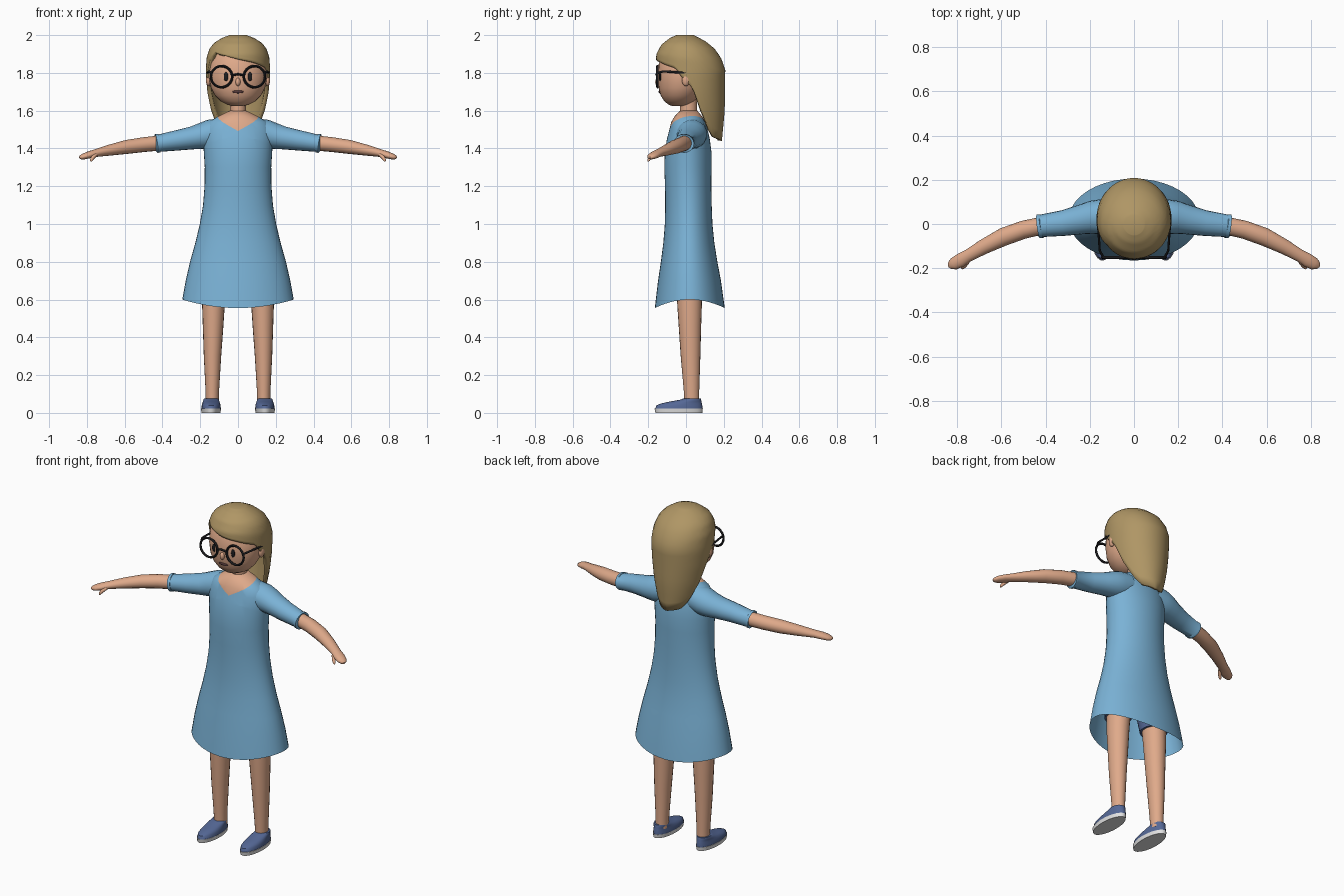
import bpy, bmesh, math
from mathutils import Vector


def material(name, rgb):
    m = bpy.data.materials.new(name)
    m.diffuse_color = (*rgb, 1)
    return m


SKIN = material("skin", (0.74, 0.40, 0.255))
BLUE = material("dress_blue", (0.195, 0.445, 0.67))
HAIR = material("dark_blond", (0.43, 0.305, 0.13))
NAVY = material("shoe_blue", (0.09, 0.138, 0.305))
WHITE = material("sole_white", (0.76, 0.76, 0.76))
BLACK = material("black", (0.012, 0.012, 0.014))
LIP = material("lip_brown", (0.09, 0.04, 0.04))


def smooth(ob, angle=45):
    bpy.ops.object.select_all(action='DESELECT')
    bpy.context.view_layer.objects.active = ob
    ob.select_set(True)
    bpy.ops.object.shade_smooth_by_angle(angle=math.radians(angle))


def make(name, bm, *mats):
    me = bpy.data.meshes.new(name)
    bmesh.ops.recalc_face_normals(bm, faces=bm.faces)
    bm.to_mesh(me)
    bm.free()
    ob = bpy.data.objects.new(name, me)
    bpy.context.collection.objects.link(ob)
    for m in mats:
        me.materials.append(m)
    smooth(ob)
    return ob


def loft(rings, caps=(True, True)):
    """Skin a list of equally long point rings."""
    bm = bmesh.new()
    vs = [[bm.verts.new(p) for p in r] for r in rings]
    n = len(vs[0])
    for a, b in zip(vs, vs[1:]):
        for i in range(n):
            bm.faces.new((a[i], a[(i + 1) % n], b[(i + 1) % n], b[i]))
    if caps[0]:
        bm.faces.new(vs[0][::-1])
    if caps[1]:
        bm.faces.new(vs[-1])
    return bm


def level(z, hw, front, back, cx=0, n=32):
    """Horizontal oval from half width and front/back y."""
    mid, h = (front + back) / 2, (back - front) / 2
    return [Vector((cx + hw * math.cos(t), mid + h * math.sin(t), z))
            for t in (2 * math.pi * i / n for i in range(n))]


def tube(path, side=1, n=20):
    """Rings along an arm-like path of (x, y, z, horizontal r, vertical r)."""
    rings = []
    for k, (x, y, z, rh, rv) in enumerate(path):
        a, b = path[max(k - 1, 0)], path[min(k + 1, len(path) - 1)]
        d = Vector((b[0] - a[0], b[1] - a[1], b[2] - a[2])).normalized()
        u = Vector((-d.y, d.x, 0)).normalized()
        v = d.cross(u)
        ring = []
        for i in range(n):
            t = 2 * math.pi * i / n
            p = Vector((x, y, z)) + u * rh * math.cos(t) + v * rv * math.sin(t)
            ring.append((p.x * side, p.y, p.z))
        rings.append(ring)
    return rings


def ball(name, loc, scale, mat):
    bm = bmesh.new()
    bmesh.ops.create_uvsphere(bm, u_segments=16, v_segments=10, radius=1)
    for v in bm.verts:
        v.co = Vector(v.co[i] * scale[i] + loc[i] for i in range(3))
    return make(name, bm, mat)


def lerp(table, x):
    if x <= table[0][0]:
        return table[0][1]
    for (a, p), (b, q) in zip(table, table[1:]):
        if x <= b:
            return p + (q - p) * (x - a) / (b - a)
    return table[-1][1]


# dress with curved hem; bodice continues into the skin of the chest
rows = [(0.60, 0.295, -0.165, 0.205), (0.70, 0.277, -0.148, 0.185), (0.80, 0.254, -0.133, 0.166),
        (0.90, 0.226, -0.120, 0.150), (1.00, 0.202, -0.112, 0.140), (1.10, 0.185, -0.110, 0.136),
        (1.20, 0.177, -0.111, 0.134), (1.30, 0.176, -0.115, 0.135), (1.38, 0.181, -0.112, 0.135),
        (1.45, 0.184, -0.101, 0.126), (1.50, 0.180, -0.088, 0.114), (1.54, 0.155, -0.078, 0.100),
        (1.57, 0.105, -0.060, 0.085), (1.60, 0.043, -0.030, 0.060)]
rings = [level(*r, n=40) for r in rows]
for i, p in enumerate(rings[0]):
    p.z -= 0.045 * math.sin(2 * math.pi * i / 40) ** 2
bm = loft(rings, (False, True))
for s in (1, -1):
    bmesh.ops.bisect_plane(bm, geom=bm.verts[:] + bm.edges[:] + bm.faces[:],
                           plane_co=(0, -0.088, 1.493), plane_no=(-0.5 * s, -0.25, 1))
for f in bm.faces:
    c = f.calc_center_median()
    f.material_index = int(c.z > 1.493 + 0.5 * abs(c.x) + 0.25 * (c.y + 0.088))
make("dress", bm, BLUE, SKIN)

# neck and head
make("neck", loft([level(z, 0.042, -0.032, 0.058, n=20) for z in (1.55, 1.60, 1.69)]), SKIN)
face = [(1.624, 0.025, -0.070, 0.00), (1.632, 0.058, -0.093, 0.02), (1.65, 0.092, -0.115, 0.045),
        (1.68, 0.122, -0.134, 0.075), (1.72, 0.143, -0.145, 0.10), (1.78, 0.155, -0.149, 0.12),
        (1.85, 0.152, -0.144, 0.13), (1.92, 0.12, -0.11, 0.11), (1.96, 0.05, -0.06, 0.06)]
make("head", loft([level(*r) for r in face]), SKIN)
ball("nose", (0, -0.148, 1.752), (0.013, 0.015, 0.022), SKIN)
ball("mouth", (0, -0.139, 1.70), (0.03, 0.006, 0.008), LIP)

# hair: swept fringe in front, long lobe behind
WIDTH = [(1.44, 0.095), (1.50, 0.122), (1.60, 0.148), (1.70, 0.163), (1.80, 0.170), (1.88, 0.167),
         (1.93, 0.150), (1.96, 0.125), (1.985, 0.085), (2.0, 0.045)]
FRONT = [(1.44, -0.10), (1.60, -0.15), (1.83, -0.16), (1.90, -0.157), (1.95, -0.13),
         (1.985, -0.085), (2.0, -0.05)]
BACK = [(1.44, 0.19), (1.60, 0.205), (1.82, 0.208), (1.88, 0.185), (1.93, 0.15), (1.97, 0.10),
        (2.0, 0.04)]
TAIL = [(-16, 1.78), (3, 1.72), (17, 1.60), (32, 1.50), (46, 1.455), (90, 1.44)]
EDGE_R = [(-90, 1.872), (-60, 1.855), (-25, 1.825)] + TAIL
EDGE_L = [(-90, 1.872), (-62, 1.893), (-38, 1.908), (-27, 1.86), (-20, 1.80)] + TAIL
N, ROWS = 64, 18
rings = []
for r in range(ROWS + 1):
    ring = []
    for i in range(N):
        t = 2 * math.pi * i / N
        up = math.degrees(math.asin(math.sin(t)))
        end = lerp(EDGE_R if math.cos(t) >= 0 else EDGE_L, up)
        z = 2 - (2 - end) * (r / ROWS) ** 1.6
        f, b = lerp(FRONT, z), lerp(BACK, z)
        ring.append((lerp(WIDTH, z) * math.cos(t), (f + b) / 2 + (b - f) / 2 * math.sin(t), z))
    rings.append(ring)
hair = make("hair", loft(rings, (True, False)), HAIR)
mod = hair.modifiers.new("thickness", 'SOLIDIFY')
mod.thickness, mod.offset = 0.022, -1

# glasses bridge
bar = [(-0.03, -0.153, 1.787, 0.006, 0.006), (0, -0.157, 1.793, 0.006, 0.006),
       (0.03, -0.153, 1.787, 0.006, 0.006)]
make("glasses_bridge", loft(tube(bar, n=8)), BLACK)

for s, side in ((1, "left"), (-1, "right")):
    # eyes, ears and glasses
    ball(side + "_eye", (0.063 * s, -0.137, 1.78), (0.012, 0.006, 0.024), BLACK)
    ball(side + "_ear", (0.156 * s, 0.0, 1.762), (0.014, 0.022, 0.032), SKIN)
    bpy.ops.mesh.primitive_torus_add(major_radius=0.056, minor_radius=0.0065, major_segments=32,
                                     minor_segments=8, location=(0.087 * s, -0.151, 1.78),
                                     rotation=(math.pi / 2, 0, 0))
    rim = bpy.context.object
    rim.name = side + "_glasses_rim"
    rim.data.materials.append(BLACK)
    smooth(rim)
    temple = [(0.139, -0.150, 1.80, 0.006, 0.006), (0.155, -0.12, 1.808, 0.005, 0.006),
              (0.163, 0.0, 1.80, 0.005, 0.006)]
    make(side + "_glasses_temple", loft(tube(temple, s, 8)), BLACK)

    # sleeve with turned cuff
    sleeve = [(0.09, 0.03, 1.485, 0.08, 0.075), (0.15, 0.032, 1.474, 0.08, 0.078),
              (0.19, 0.03, 1.466, 0.075, 0.070), (0.24, 0.02, 1.456, 0.067, 0.061),
              (0.32, 0.004, 1.443, 0.058, 0.054), (0.417, -0.008, 1.428, 0.051, 0.046),
              (0.419, -0.009, 1.428, 0.054, 0.050), (0.433, -0.011, 1.426, 0.054, 0.050),
              (0.434, -0.011, 1.426, 0.042, 0.040)]
    make(side + "_sleeve", loft(tube(sleeve, s)), BLUE)

    # arm, hand and thumb
    arm = [(0.40, -0.004, 1.43, 0.040, 0.040), (0.50, -0.026, 1.42, 0.041, 0.039),
           (0.59, -0.058, 1.408, 0.041, 0.037), (0.68, -0.103, 1.391, 0.034, 0.029),
           (0.75, -0.143, 1.376, 0.028, 0.021), (0.785, -0.164, 1.367, 0.031, 0.019),
           (0.815, -0.180, 1.358, 0.028, 0.016), (0.832, -0.188, 1.353, 0.018, 0.011),
           (0.839, -0.191, 1.351, 0.007, 0.005)]
    make(side + "_arm", loft(tube(arm, s, 16)), SKIN)
    thumb = [(0.752, -0.170, 1.368, 0.010, 0.010), (0.768, -0.190, 1.352, 0.010, 0.010),
             (0.777, -0.198, 1.338, 0.008, 0.007), (0.779, -0.200, 1.331, 0.003, 0.003)]
    make(side + "_thumb", loft(tube(thumb, s, 10)), SKIN)

    # leg and shorts
    leg = [(0.05, 0.034, -0.008, 0.070, 0.136), (0.12, 0.036, -0.012, 0.070, 0.136),
           (0.30, 0.046, -0.028, 0.076, 0.135), (0.45, 0.054, -0.038, 0.080, 0.132),
           (0.57, 0.060, -0.046, 0.084, 0.130), (0.75, 0.066, -0.055, 0.09, 0.122)]
    make(side + "_leg", loft([level(z, w, f, b, c * s, 20) for z, w, f, b, c in leg]), SKIN)
    short = [(0.66, 0.074, -0.062, 0.098, 0.125), (0.80, 0.085, -0.075, 0.11, 0.105),
             (0.95, 0.09, -0.08, 0.11, 0.09)]
    make(side + "_shorts_leg", loft([level(z, w, f, b, c * s, 20) for z, w, f, b, c in short]), NAVY)

    # shoe: pale sole and blue upper
    sole = [(0.0, 0.050, -0.162, 0.086), (0.022, 0.053, -0.166, 0.089)]
    make(side + "_sole", loft([level(*r, 0.143 * s, 28) for r in sole]), WHITE)
    upper = [(0.022, 0.051, -0.163, 0.087), (0.040, 0.050, -0.156, 0.086),
             (0.050, 0.047, -0.132, 0.084), (0.060, 0.044, -0.085, 0.082),
             (0.070, 0.041, -0.03, 0.080), (0.076, 0.038, -0.015, 0.078)]
    make(side + "_shoe", loft([level(*r, 0.142 * s, 28) for r in upper]), NAVY)
